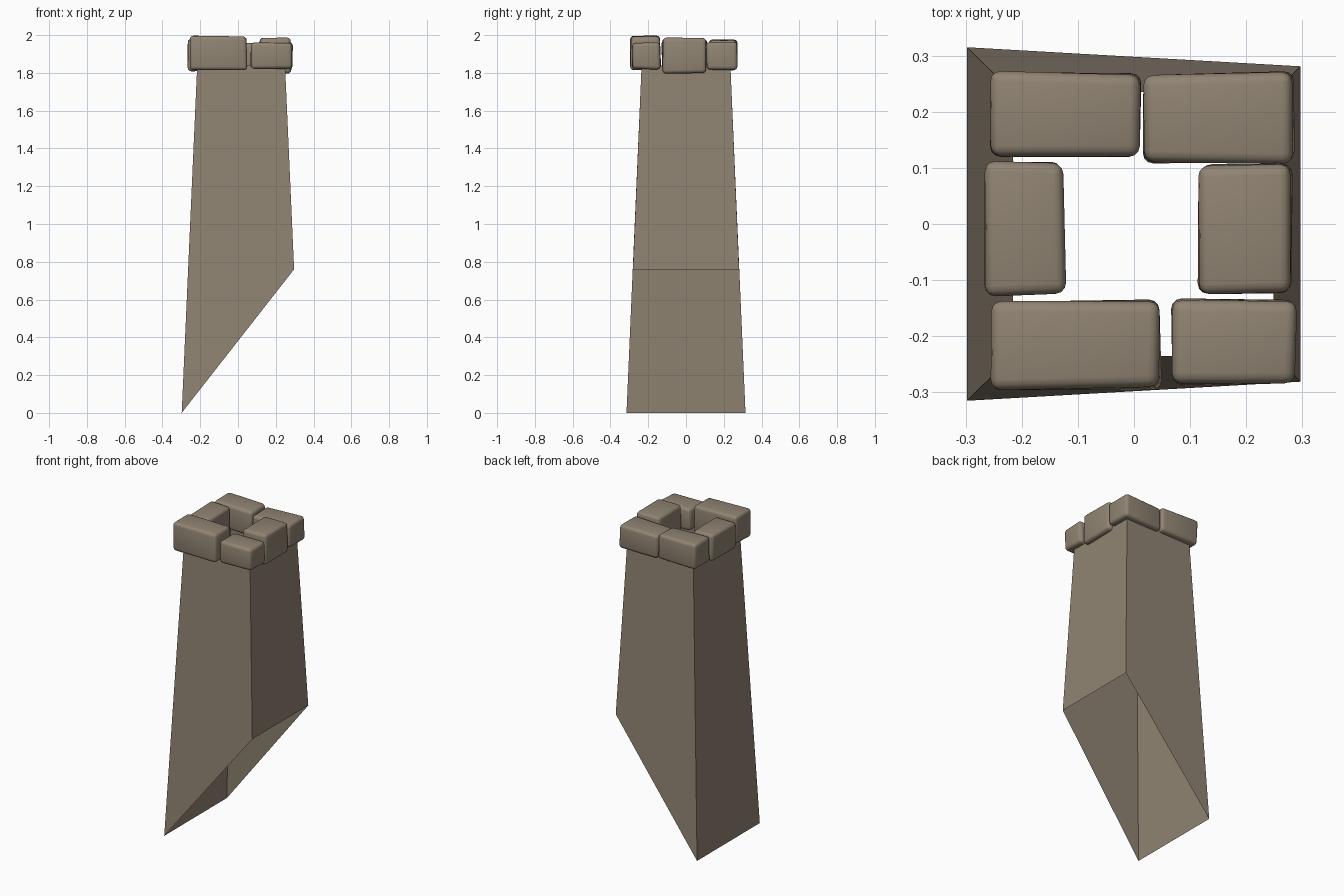
import bpy, bmesh, random
from mathutils import Vector

if "Cube" in bpy.data.objects:
    bpy.data.objects.remove(bpy.data.objects["Cube"])

random.seed(4)

stone = bpy.data.materials.new("warm_grey_stone")
stone.diffuse_color = (0.28, 0.23, 0.17, 1)
stone.use_nodes = True
stone.node_tree.nodes["Principled BSDF"].inputs["Base Color"].default_value = stone.diffuse_color


def add_object(name, bm):
    bmesh.ops.recalc_face_normals(bm, faces=bm.faces)
    mesh = bpy.data.meshes.new(name)
    bm.to_mesh(mesh)
    bm.free()
    mesh.materials.append(stone)
    obj = bpy.data.objects.new(name, mesh)
    bpy.context.collection.objects.link(obj)
    return obj


# Tapered chimney shaft: open tube, bottom cut along the roof slope
bm = bmesh.new()
lower = [(-0.298, -0.315, 0), (0.297, -0.281, 0.76), (0.297, 0.281, 0.76), (-0.298, 0.315, 0)]
upper = [(-0.216, -0.235, 1.84), (0.249, -0.235, 1.84), (0.249, 0.235, 1.84), (-0.216, 0.235, 1.84)]
lo = [bm.verts.new(p) for p in lower]
up = [bm.verts.new(p) for p in upper]
for i in range(4):
    j = (i + 1) % 4
    bm.faces.new((lo[i], lo[j], up[j], up[i]))
add_object("chimney_shaft", bm)


# Worn cap stones: slightly irregular, bevelled boxes
def cap_stone(name, x, y, z):
    bm = bmesh.new()
    bmesh.ops.create_cube(bm, size=1)
    centre = Vector((sum(x) / 2, sum(y) / 2, sum(z) / 2))
    size = Vector((x[1] - x[0], y[1] - y[0], z[1] - z[0]))
    for v in bm.verts:
        v.co = centre + v.co * size
        for k in range(3):
            inward = 1 if v.co[k] < centre[k] else -1
            v.co[k] += inward * random.uniform(0, 0.009)
    obj = add_object(name, bm)
    bev = obj.modifiers.new("worn_edges", 'BEVEL')
    bev.width = 0.019
    bev.segments = 3
    bev.limit_method = 'NONE'
    for poly in obj.data.polygons:
        poly.use_smooth = True


cap_stone("cap_front_left", (-0.257, 0.052), (-0.297, -0.132), (1.812, 2.0))
cap_stone("cap_front_right", (0.061, 0.294), (-0.289, -0.131), (1.815, 1.962))
cap_stone("cap_right", (0.112, 0.284), (-0.130, 0.109), (1.793, 1.988))
cap_stone("cap_back_right", (0.013, 0.290), (0.103, 0.274), (1.812, 1.965))
cap_stone("cap_back_left", (-0.258, 0.015), (0.118, 0.274), (1.812, 1.978))
cap_stone("cap_left", (-0.269, -0.120), (-0.132, 0.115), (1.808, 1.982))
